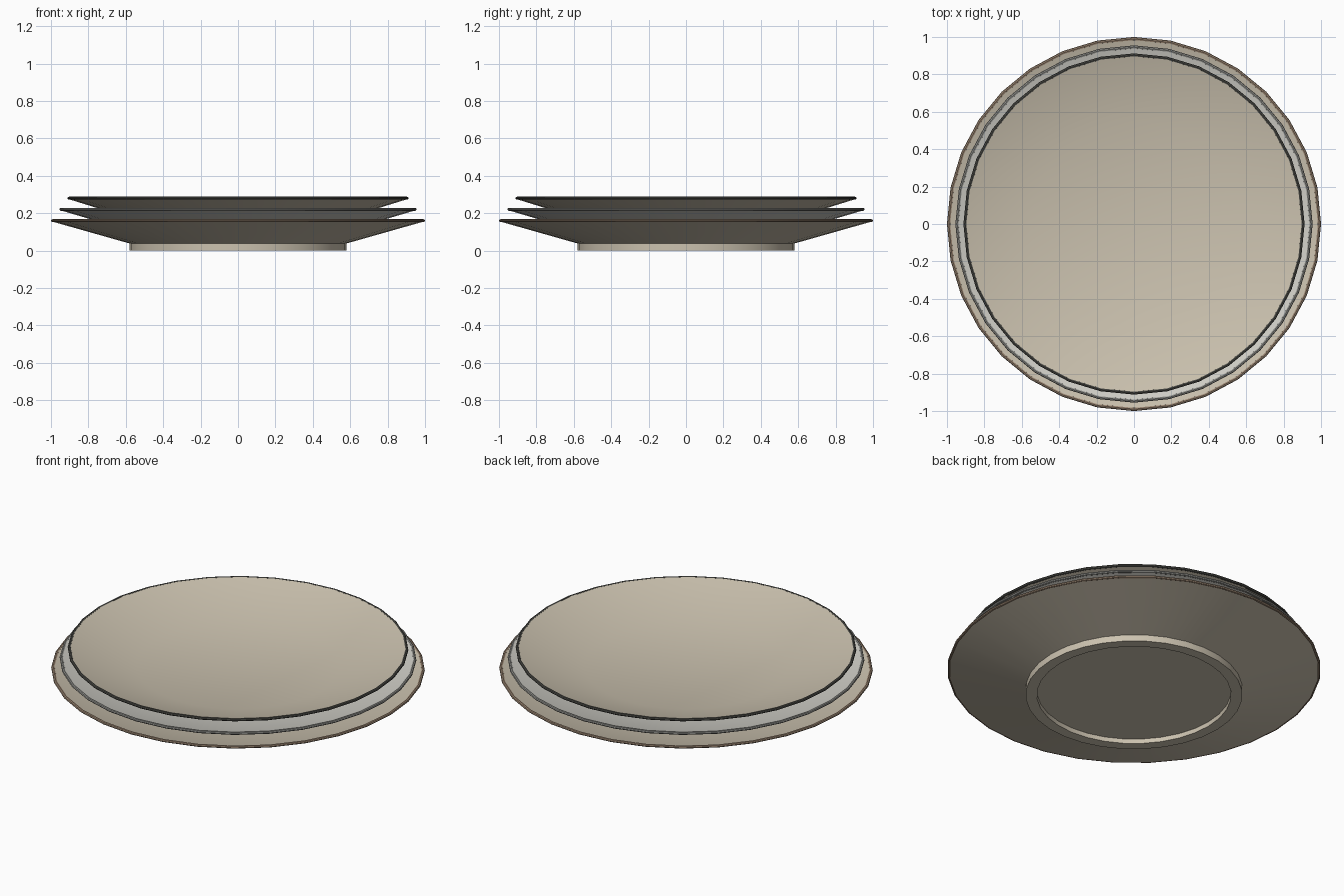
import bpy, math

if "Cube" in bpy.data.objects:
    bpy.data.objects.remove(bpy.data.objects["Cube"])

SIDES = 32


def material(name, rgb):
    m = bpy.data.materials.new(name)
    m.diffuse_color = (*rgb, 1)
    m.use_nodes = True
    m.node_tree.nodes["Principled BSDF"].inputs["Base Color"].default_value = m.diffuse_color
    return m


def lathe(name, profile, mat, closed=False):
    """Spin a (radius, z) profile; radius 0 makes a single pole vertex."""
    verts, rings, faces = [], [], []
    for r, z in profile:
        n = 1 if r == 0 else SIDES
        rings.append([len(verts) + i % n for i in range(SIDES)])
        for i in range(n):
            a = 2 * math.pi * i / SIDES
            verts.append((r * math.cos(a), r * math.sin(a), z))
    pairs = list(zip(rings, rings[1:]))
    if closed:
        pairs.append((rings[-1], rings[0]))
    for lo, hi in pairs:
        for i in range(SIDES):
            j = (i + 1) % SIDES
            faces.append(list(dict.fromkeys((lo[i], lo[j], hi[j], hi[i]))))
    me = bpy.data.meshes.new(name)
    me.from_pydata(verts, [], faces)
    me.materials.append(mat)
    ob = bpy.data.objects.new(name, me)
    bpy.context.collection.objects.link(ob)
    bpy.ops.object.select_all(action='DESELECT')
    ob.select_set(True)
    bpy.context.view_layer.objects.active = ob
    bpy.ops.object.shade_smooth_by_angle(angle=math.radians(30))
    return ob


tan = material("tan_glaze", (0.60, 0.54, 0.43))
grey = material("pale_grey_glaze", (0.64, 0.63, 0.58))
brown = material("brown_rim", (0.33, 0.24, 0.17))
slate = material("slate_rim", (0.30, 0.30, 0.28))
black = material("dark_rim", (0.08, 0.08, 0.07))

# underside recess, foot ring, flared wall, lip, inner slope, flat well
PLATE = [(0, 0.027), (0.52, 0.027), (0.52, 0), (0.58, 0), (0.58, 0.038),
         (0.99, 0.154), (0.985, 0.166), (0.60, 0.058), (0, 0.058)]

# three nested plates, each slightly smaller, with a rounded rim band
for label, scale, lift, body, rim in (("bottom", 1.0, 0.0, tan, brown),
                                      ("middle", 0.955, 0.06, grey, slate),
                                      ("top", 0.912, 0.12, tan, black)):
    lathe(label + "_plate", [(r * scale, z + lift) for r, z in PLATE], body)
    band = []
    for k in range(8):
        a = 2 * math.pi * k / 8
        band.append(((0.99 + 0.01 * math.cos(a)) * scale,
                     0.160 + lift + 0.008 * math.sin(a)))
    lathe(label + "_rim", band, rim, closed=True)
